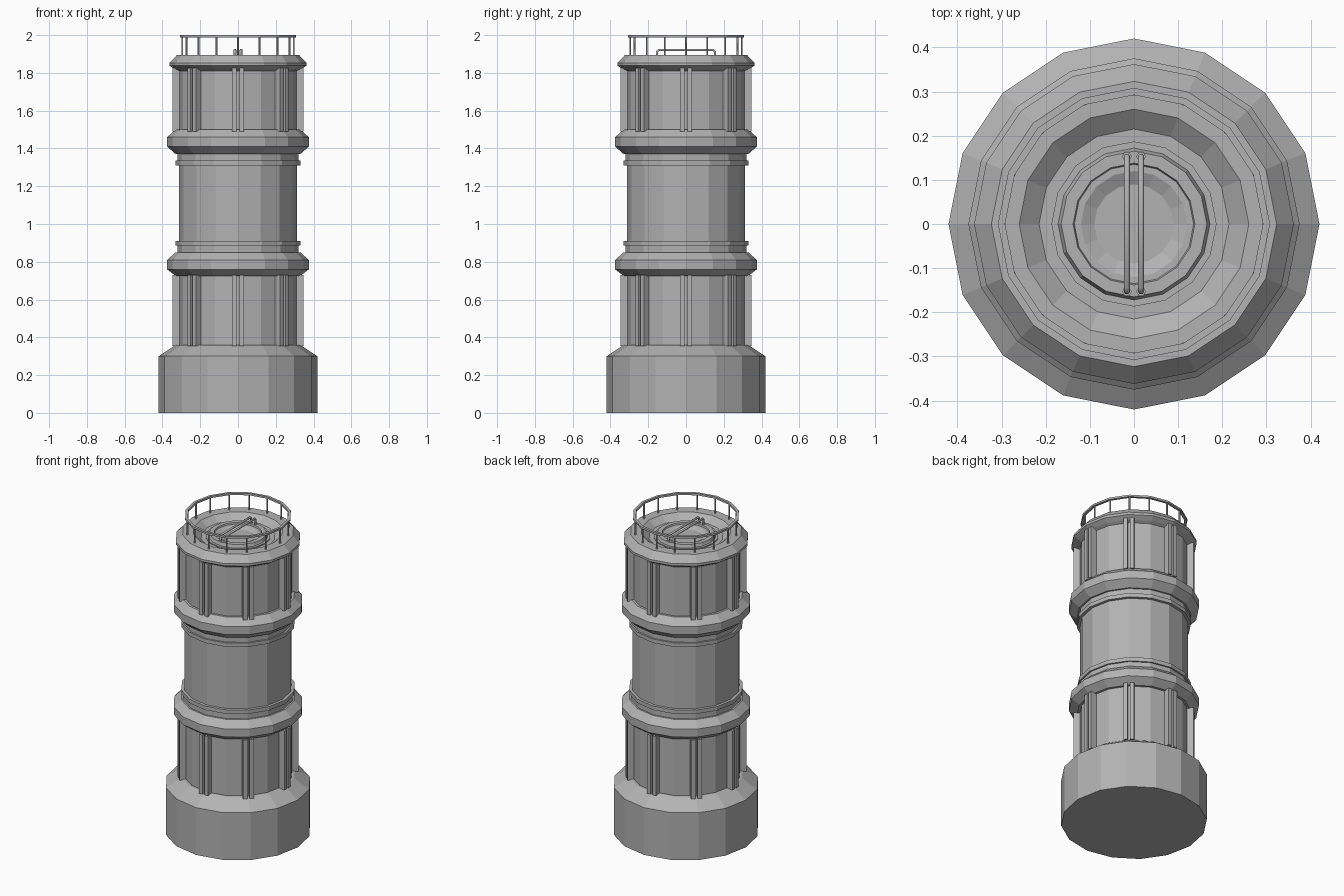
import bpy
from math import sin, cos, pi, radians
from mathutils import Matrix, Vector

cube = bpy.data.objects.get("Cube")
if cube:
    bpy.data.objects.remove(cube)

SIDES = 16

grey = bpy.data.materials.new("concrete_grey")
grey.use_nodes = True
grey.diffuse_color = (0.45, 0.45, 0.45, 1)
grey.node_tree.nodes["Principled BSDF"].inputs["Base Color"].default_value = (0.45, 0.45, 0.45, 1)


def add_mesh(name, verts, faces):
    mesh = bpy.data.meshes.new(name)
    mesh.from_pydata(verts, [], faces)
    mesh.materials.append(grey)
    obj = bpy.data.objects.new(name, mesh)
    bpy.context.collection.objects.link(obj)
    return obj


def lathe(name, profile, closed=False):
    """Revolve (radius, z) points, listed upward on the outside."""
    verts = [(r * cos(2 * pi * i / SIDES), r * sin(2 * pi * i / SIDES), z)
             for r, z in profile for i in range(SIDES)]
    rows = len(profile)
    faces = []
    for k in range(rows if closed else rows - 1):
        a, b = k * SIDES, (k + 1) % rows * SIDES
        for i in range(SIDES):
            j = (i + 1) % SIDES
            faces.append((a + i, a + j, b + j, b + i))
    if not closed:
        faces.append(tuple(reversed(range(SIDES))))
        faces.append(tuple(range((rows - 1) * SIDES, rows * SIDES)))
    return add_mesh(name, verts, faces)


def tube(name, points, radius):
    """Thin round pipe along a path."""
    curve = bpy.data.curves.new(name, "CURVE")
    curve.dimensions = "3D"
    curve.bevel_depth = radius
    curve.bevel_resolution = 1
    curve.use_fill_caps = True
    spline = curve.splines.new("POLY")
    spline.points.add(len(points) - 1)
    for p, co in zip(spline.points, points):
        p.co = (*co, 1)
    curve.materials.append(grey)
    obj = bpy.data.objects.new(name, curve)
    bpy.context.collection.objects.link(obj)


def box(name, size, matrix):
    bpy.ops.mesh.primitive_cube_add(size=1)
    obj = bpy.context.object
    obj.name = name
    obj.data.transform(matrix @ Matrix.Diagonal((*size, 1)))
    obj.data.materials.append(grey)


# Tower body: plinth, lower drum, collar, waist, collar, upper drum, lip, sunken roof
lathe("tower_body", [
    (.42, 0), (.42, .30), (.33, .36), (.315, .36),
    (.315, .725), (.33, .725), (.375, .76), (.375, .81), (.33, .85), (.32, .85),
    (.32, .885), (.33, .885), (.33, .91), (.312, .91),
    (.312, 1.31), (.33, 1.31), (.33, 1.335), (.32, 1.335),
    (.32, 1.37), (.33, 1.37), (.375, 1.41), (.375, 1.46), (.33, 1.50), (.315, 1.50),
    (.315, 1.81), (.335, 1.82), (.362, 1.838), (.362, 1.853), (.323, 1.895),
    (.26, 1.895), (.215, 1.86)])

# Stepped hatch in the middle of the roof
lathe("roof_hatch", [
    (.187, 1.85), (.187, 1.866), (.172, 1.866), (.165, 1.885),
    (.138, 1.885), (.135, 1.876), (.12, 1.876), (.09, 1.862)])

# Paired vertical ribs around both drums
for level, (low, high) in (("lower", (.355, .73)), ("upper", (1.49, 1.825))):
    for i in range(8):
        for side in (-1, 1):
            place = (Matrix.Rotation(i * pi / 4, 4, "Z")
                     @ Matrix.Translation((.325, side * .019, (low + high) / 2)))
            box(level + "_rib", (.044, .024, high - low), place)

# Roof railing: flat-sided hoop on evenly spaced posts
lathe("railing_hoop", [(.308, 1.988), (.308, 2), (.292, 2), (.292, 1.988)][::1], closed=True)
for i in range(SIDES):
    a = 2 * pi * i / SIDES
    x, y = .295 * cos(a), .295 * sin(a)
    tube("railing_post", [(x, y, 1.89), (x, y, 1.99)], .005)

# Two hatch handles with rounded corners and foot discs
for x in (-.016, .016):
    path = [(x, s * y, z) for s, pts in (
        (-1, ((.153, 1.875), (.153, 1.912), (.143, 1.922))),
        (1, ((.143, 1.922), (.153, 1.912), (.153, 1.875)))) for y, z in pts]
    tube("hatch_handle", path, .007)
    for y in (-.153, .153):
        tube("handle_foot", [(x, y, 1.88), (x, y, 1.89)], .011)
